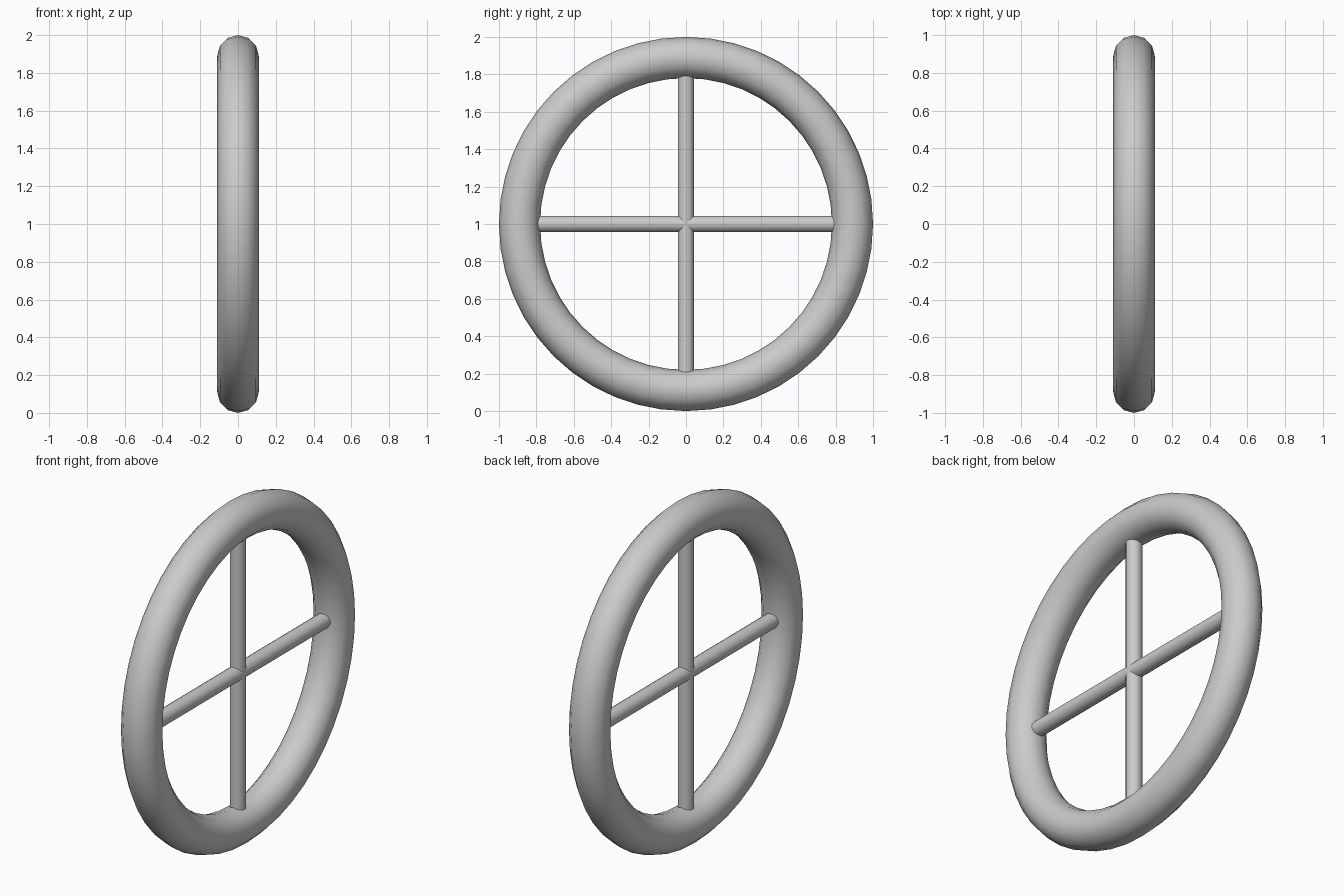
import bpy
from math import pi

cube = bpy.data.objects.get("Cube")
if cube:
    bpy.data.objects.remove(cube, do_unlink=True)

RIM_RADIUS, TUBE_RADIUS, SPOKE_RADIUS = 0.89, 0.11, 0.044
CENTRE = (0, 0, 1)

grey = bpy.data.materials.new("plain_grey")
grey.use_nodes = True
colour = (0.6, 0.6, 0.6, 1)
grey.diffuse_color = colour
grey.node_tree.nodes["Principled BSDF"].inputs["Base Color"].default_value = colour


def finish(name):
    """Name, colour and smooth the part just added."""
    part = bpy.context.object
    part.name = name
    part.data.materials.append(grey)
    bpy.ops.object.shade_smooth_by_angle(angle=pi / 4)


# Rim: a ring standing upright with its axle along x
bpy.ops.mesh.primitive_torus_add(
    major_radius=RIM_RADIUS, minor_radius=TUBE_RADIUS,
    major_segments=48, minor_segments=12,
    location=CENTRE, rotation=(0, pi / 2, 0))
finish("rim")

# Two full-width bars crossing at the hub, ends buried in the rim
for name, tilt in (("upright_spoke", 0), ("level_spoke", pi / 2)):
    bpy.ops.mesh.primitive_cylinder_add(
        vertices=16, radius=SPOKE_RADIUS, depth=2 * RIM_RADIUS,
        location=CENTRE, rotation=(tilt, 0, 0))
    finish(name)
